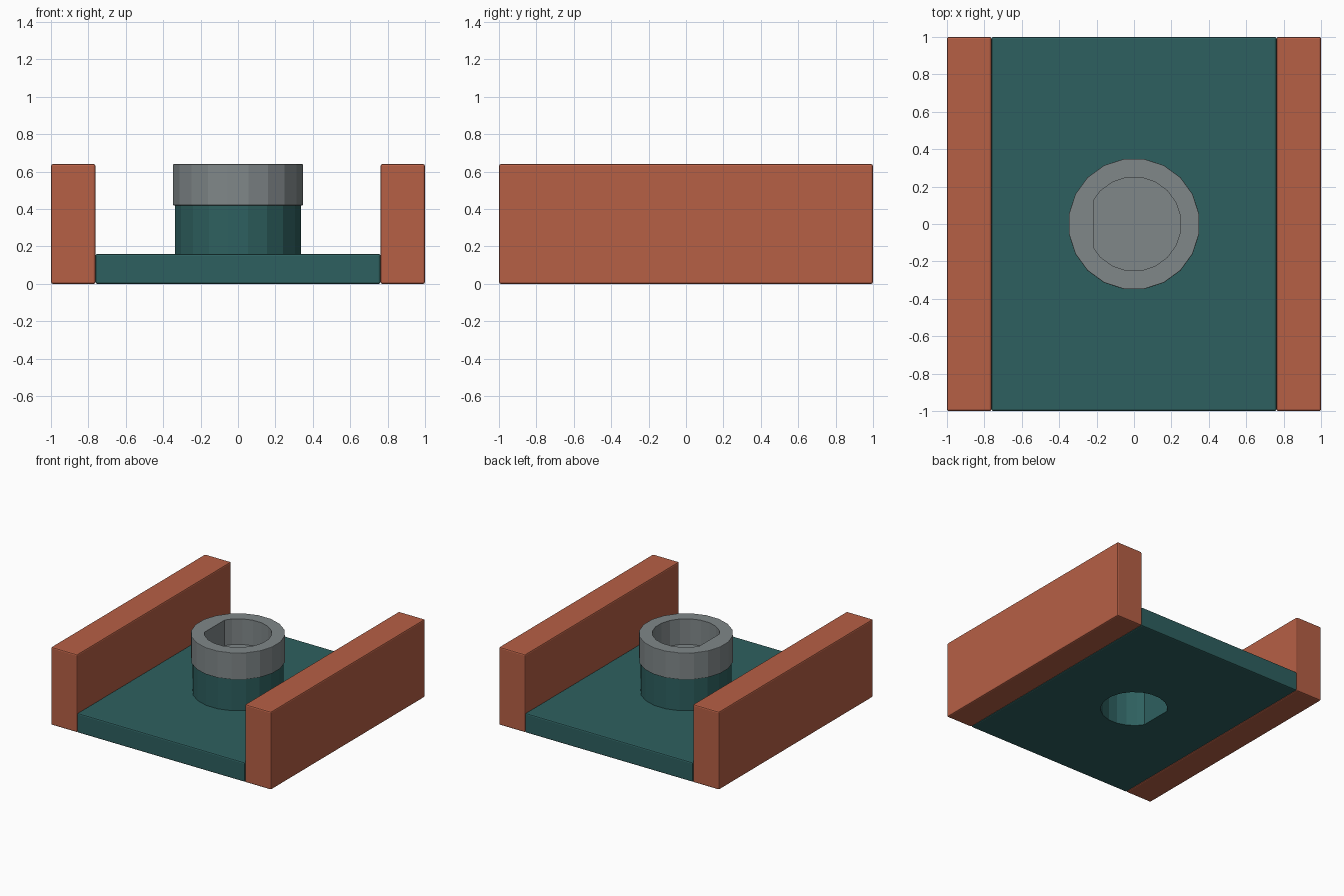
import bpy, bmesh, math

if "Cube" in bpy.data.objects:
    bpy.data.objects.remove(bpy.data.objects["Cube"])


def material(name, rgb):
    m = bpy.data.materials.new(name)
    m.diffuse_color = (*rgb, 1)
    m.use_nodes = True
    m.node_tree.nodes["Principled BSDF"].inputs["Base Color"].default_value = m.diffuse_color
    return m


TERRACOTTA = material("terracotta", (0.47, 0.115, 0.06))
TEAL = material("dark teal", (0.027, 0.117, 0.115))
GREY = material("grey", (0.215, 0.243, 0.25))
SIDES = 20


def circle(r):
    step = 2 * math.pi / SIDES
    return [(r * math.cos((i + .5) * step), r * math.sin((i + .5) * step)) for i in range(SIDES)]


def d_shape(r, flat):
    # circle cut off by a straight chord at x = flat
    y = math.sqrt(r * r - flat * flat) - .003
    pts = circle(r)
    upper = [p for p in pts[:SIDES // 2] if p[0] > flat]
    lower = [p for p in pts[SIDES // 2:] if p[0] > flat]
    return upper + [(flat, y), (flat, -y)] + lower


def prism(name, pts, z0, z1, mat, bevel=0.0):
    bm = bmesh.new()
    face = bm.faces.new([bm.verts.new((x, y, z0)) for x, y in pts])
    ext = bmesh.ops.extrude_face_region(bm, geom=[face])
    bmesh.ops.translate(bm, vec=(0, 0, z1 - z0),
                        verts=[v for v in ext["geom"] if isinstance(v, bmesh.types.BMVert)])
    bmesh.ops.recalc_face_normals(bm, faces=bm.faces)
    if bevel:
        edges = [e for e in bm.edges if e.calc_face_angle(0) > math.radians(50)]
        bmesh.ops.bevel(bm, geom=edges, offset=bevel, segments=2, profile=.5, affect='EDGES')
    me = bpy.data.meshes.new(name)
    bm.to_mesh(me)
    bm.free()
    me.materials.append(mat)
    ob = bpy.data.objects.new(name, me)
    bpy.context.collection.objects.link(ob)
    return ob


def rect(x0, x1, y0, y1):
    return [(x0, y0), (x1, y0), (x1, y1), (x0, y1)]


def drill(ob, cutter):
    mod = ob.modifiers.new("bore", 'BOOLEAN')
    mod.operation = 'DIFFERENCE'
    mod.solver = 'EXACT'
    mod.object = cutter
    bpy.context.view_layer.objects.active = ob
    bpy.ops.object.modifier_apply(modifier=mod.name)


# side rails
prism("left_rail", rect(-1, -.762, -1, 1), 0, .64, TERRACOTTA, .01)
prism("right_rail", rect(.762, 1, -1, 1), 0, .64, TERRACOTTA, .01)

# base plate, boss and collar around the D-shaped bore
plate = prism("base_plate", rect(-.762, .762, -1, 1), 0, .16, TEAL, .01)
boss = prism("boss", circle(.341), .16, .42, TEAL)
collar = prism("collar", circle(.352), .42, .64, GREY, .004)

bore = d_shape(.252, -.213)
through = prism("through_cutter", bore, -.2, .8, TEAL)
pocket = prism("pocket_cutter", bore, .43, .8, GREY)
drill(plate, through)
drill(boss, through)
drill(collar, pocket)  # leaves a thin floor in the collar
for cutter in (through, pocket):
    bpy.data.objects.remove(cutter)
